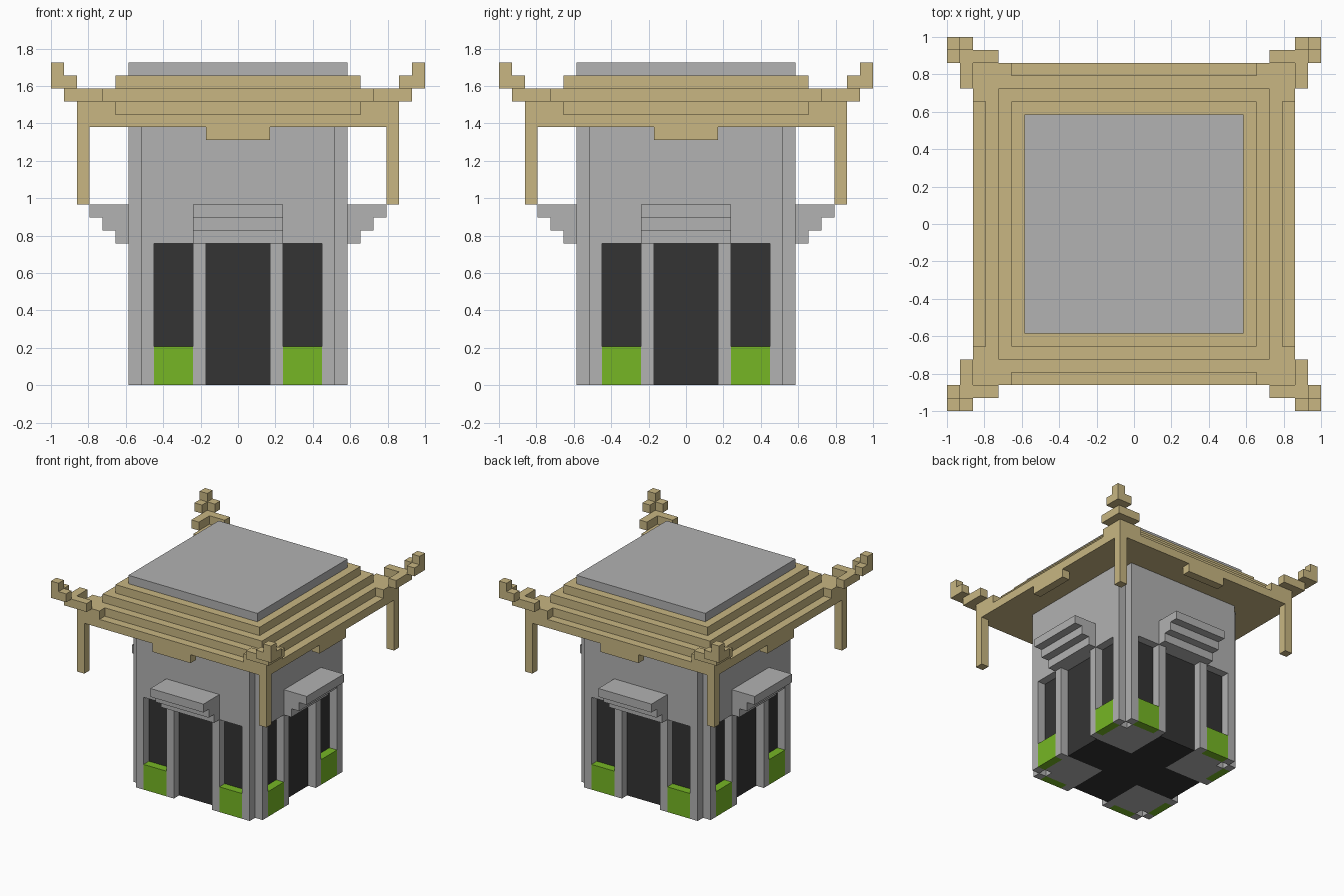
import bpy, bmesh
from mathutils import Matrix
from math import pi

if "Cube" in bpy.data.objects:
    bpy.data.objects.remove(bpy.data.objects["Cube"])

U = 2 / 29  # one block of the grid


def material(name, rgb):
    m = bpy.data.materials.new(name)
    m.diffuse_color = (*rgb, 1)
    m.use_nodes = True
    m.node_tree.nodes["Principled BSDF"].inputs["Base Color"].default_value = m.diffuse_color
    return m


STONE = material("grey stone", (0.445, 0.445, 0.445))
WOOD = material("tan wood", (0.578, 0.468, 0.223))
GREEN = material("hedge green", (0.181, 0.468, 0.018))
DARK = material("dark opening", (0.034, 0.034, 0.034))


def rect(x0, x1, y0, y1):
    return [(x0, y0), (x1, y0), (x1, y1), (x0, y1)]


def square(h):
    return rect(-h, h, -h, h)


def ring(quarter):
    """Repeat a quarter outline around the centre, anticlockwise."""
    pts, q = [], list(quarter)
    for _ in range(4):
        pts += q
        q = [(-y, x) for x, y in q]
    return pts


def build(name, prisms, mats, turns=1, rule=None):
    """Upright prisms (outline, z0, z1) in block units, repeated about z."""
    bm = bmesh.new()
    for k in range(turns):
        rot = Matrix.Rotation(k * pi / 2, 4, 'Z')
        for outline, z0, z1 in prisms:
            low = [bm.verts.new((x * U, y * U, z0 * U)) for x, y in outline]
            high = [bm.verts.new((x * U, y * U, z1 * U)) for x, y in outline]
            bm.faces.new(low[::-1])
            bm.faces.new(high)
            for i in range(len(low)):
                j = (i + 1) % len(low)
                bm.faces.new((low[i], low[j], high[j], high[i]))
            bmesh.ops.transform(bm, matrix=rot, verts=low + high)
    bm.normal_update()
    if rule:
        for f in bm.faces:
            f.material_index = rule(f)
    me = bpy.data.meshes.new(name)
    bm.to_mesh(me)
    bm.free()
    for m in mats:
        me.materials.append(m)
    ob = bpy.data.objects.new(name, me)
    bpy.context.collection.objects.link(ob)
    return ob


# Dark cross-shaped interior: its four ends are the recessed doors
build("doorway_core", [(ring([(7.5, -2.5), (7.5, 2.5), (2.5, 2.5)]), 0, 11)], [DARK])


# Corner blocks; their long upright faces are the dark window recesses
def window_rule(f):
    wide = f.calc_area() > 2 * 11 * U * U
    return 1 if abs(f.normal.z) < 0.5 and wide else 0


build("corner_blocks",
      [([(2.5, 2.5), (7.5, 2.5), (7.5, 6.5), (6.5, 6.5), (6.5, 7.5), (2.5, 7.5)], 0, 11)],
      [STONE, DARK], 4, window_rule)

# Slim pillars beside the doors and at the notched corners
build("pillars", [(rect(a, a + 1, 7.5, 8.5), 0, 11) for a in (-7.5, -3.5, 2.5, 6.5)],
      [STONE], 4)

# Planters below the windows
build("planters", [(rect(a, a + 3, 7.5, 8.5), 0, 3) for a in (-6.5, 3.5)], [GREEN], 4)

# Upper wall with notched corners
build("upper_wall", [(ring([(8.5, -7.5), (8.5, 7.5), (7.5, 7.5)]), 11, 20)], [STONE])

# Stepped canopy over each door
build("door_canopies", [(rect(-3.5, 3.5, 8.5, 9.5 + i), 11 + i, 12 + i) for i in range(3)],
      [STONE], 4)

# Stepped roof, with the eave lowered along the middle of each side
eave = ring([(11.5, -9.5), (11.5, 9.5), (12.5, 9.5), (12.5, 12.5), (9.5, 12.5)])
build("stepped_roof", [(square(12.5), 20, 21), (eave, 21, 22),
                       (square(10.5), 22, 23), (square(9.5), 23, 24)], [WOOD])
build("roof_cap", [(square(8.5), 24, 25)], [STONE])

# Drop panel under each eave and hanging post at each corner
build("eave_panels", [(rect(-2.5, 2.5, 11.5, 12.5), 19, 20)], [WOOD], 4)
build("hanging_posts", [(rect(11.5, 12.5, 11.5, 12.5), 14, 20)], [WOOD], 4)


# Upturned roof corners: two angle pieces and a tip, stepping outwards
def angle(start, inner):
    o = inner + 1
    return [(inner, start), (o, start), (o, o), (start, o), (start, inner), (inner, inner)]


build("upturned_corners", [(angle(10.5, 12.5), 22, 23), (angle(12.5, 13.5), 23, 24),
                           (rect(13.5, 14.5, 13.5, 14.5), 24, 25)], [WOOD], 4)
